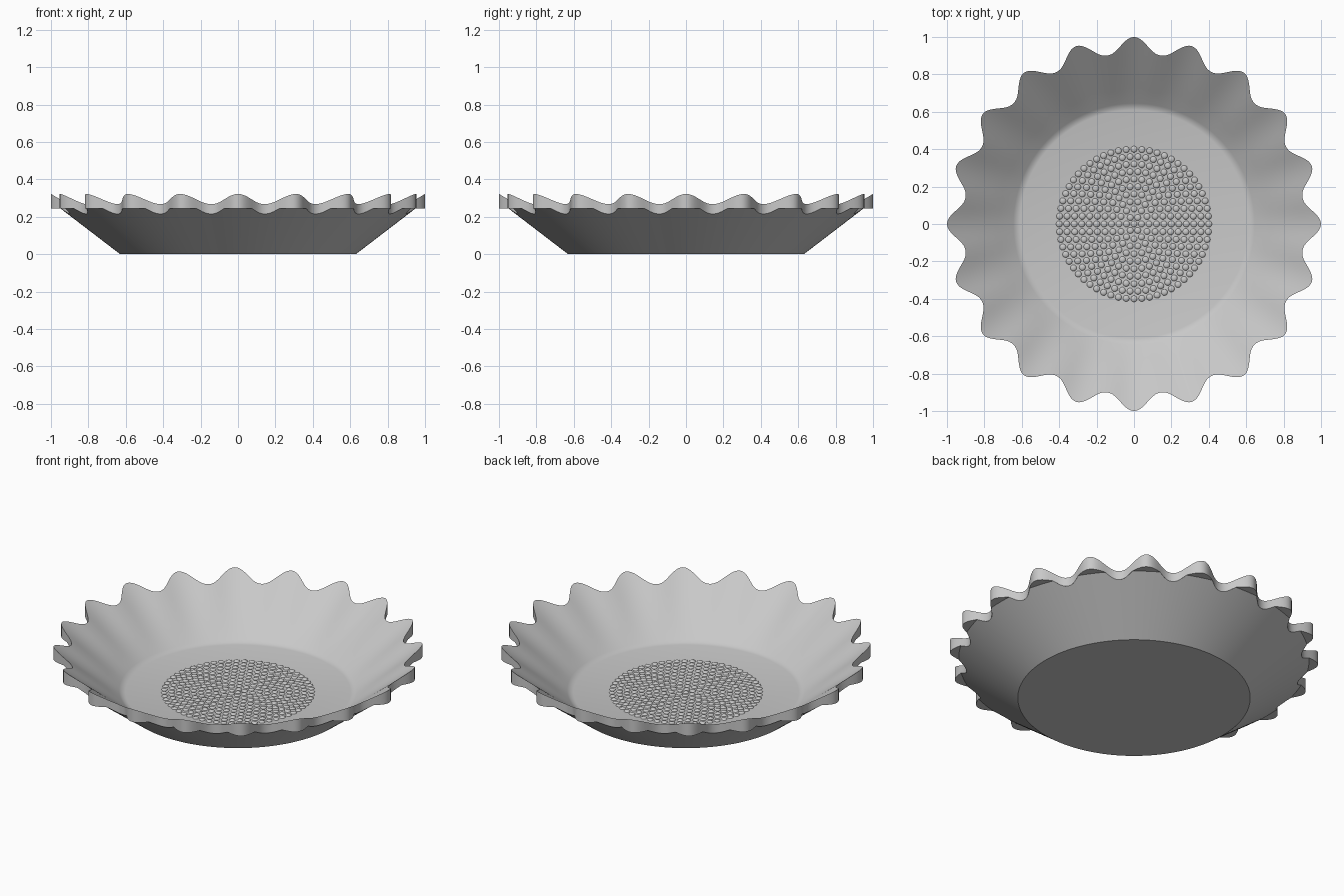
import bpy, bmesh
from math import sin, cos, pi, radians

cube = bpy.data.objects.get("Cube")
if cube:
    bpy.data.objects.remove(cube, do_unlink=True)

SCALLOPS = 20
STEPS = SCALLOPS * 20
FLOOR_Z = 0.04
BASE_R = 0.63
LIP_R, LIP_Z = 0.95, 0.245

grey = bpy.data.materials.new("light grey")
grey.use_nodes = True
grey.diffuse_color = (0.58, 0.58, 0.58, 1)
grey.node_tree.nodes["Principled BSDF"].inputs["Base Color"].default_value = grey.diffuse_color


def make_object(name, bm, angle):
    bmesh.ops.recalc_face_normals(bm, faces=bm.faces)
    mesh = bpy.data.meshes.new(name)
    bm.to_mesh(mesh)
    bm.free()
    mesh.materials.append(grey)
    obj = bpy.data.objects.new(name, mesh)
    bpy.context.collection.objects.link(obj)
    bpy.ops.object.select_all(action='DESELECT')
    obj.select_set(True)
    bpy.context.view_layer.objects.active = obj
    bpy.ops.object.shade_smooth_by_angle(angle=radians(angle))
    return obj


def section(a):
    """Radius and height pairs from the inner floor, over the rim, to the base."""
    wave = ((1 + cos(SCALLOPS * a)) / 2) ** 1.15
    rim_r = 0.912 + 0.088 * wave
    rim_z = 0.268 + 0.054 * wave
    foot_r, foot_z = 0.645, 0.055
    wall = [(foot_r + (rim_r - foot_r) * t, foot_z + (rim_z - foot_z) * t)
            for t in (0, 0.25, 0.5, 0.75, 1)]
    # The underside follows the cone, then runs flat beneath each scallop tip
    cone_r = min(LIP_R, rim_r - 0.0005)
    slope = LIP_Z / (LIP_R - BASE_R)
    cone_z = (cone_r - BASE_R) * slope
    return [(0.61, FLOOR_Z), (0.63, 0.045)] + wall + [
        (rim_r, cone_z), (cone_r, cone_z), (BASE_R, 0)]


# Scalloped dish: sections swept round the axis
bm = bmesh.new()
columns = []
for i in range(STEPS):
    a = 2 * pi * i / STEPS
    columns.append([bm.verts.new((r * cos(a), r * sin(a), z)) for r, z in section(a)])
for i, col in enumerate(columns):
    nxt = columns[(i + 1) % STEPS]
    for j in range(len(col) - 1):
        bm.faces.new((col[j], nxt[j], nxt[j + 1], col[j + 1]))
bm.faces.new([c[0] for c in columns])
bm.faces.new([c[-1] for c in reversed(columns)])
make_object("scalloped_dish", bm, 35)

# Raised dots on the floor: low domes in concentric rings
bm = bmesh.new()


def dome(x, y, radius=0.018, height=0.008, sides=10):
    rings = []
    for t in (0, pi / 6, pi / 3):
        r, z = radius * cos(t), FLOOR_Z - 0.001 + height * sin(t)
        rings.append([bm.verts.new((x + r * cos(2 * pi * k / sides),
                                    y + r * sin(2 * pi * k / sides), z))
                      for k in range(sides)])
    top = bm.verts.new((x, y, FLOOR_Z - 0.001 + height))
    for k in range(sides):
        n = (k + 1) % sides
        for low, high in zip(rings, rings[1:]):
            bm.faces.new((low[k], low[n], high[n], high[k]))
        bm.faces.new((rings[-1][k], rings[-1][n], top))


dome(0, 0)
for ring in range(1, 11):
    count = 6 * ring
    for k in range(count):
        a = 2 * pi * k / count
        dome(0.04 * ring * cos(a), 0.04 * ring * sin(a))
make_object("floor_dots", bm, 60)
